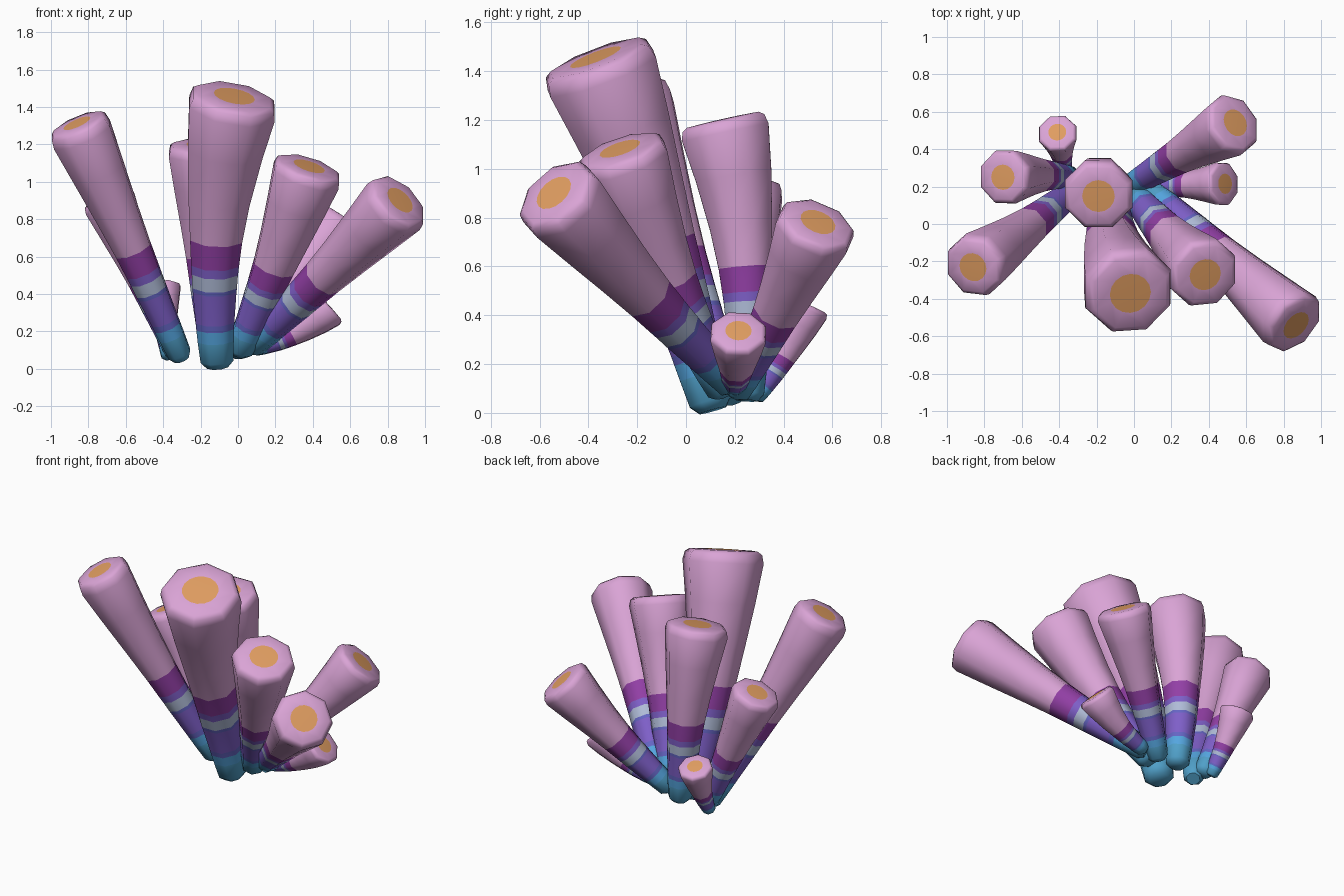
import bpy, bmesh, math
from mathutils import Vector

if "Cube" in bpy.data.objects:
    bpy.data.objects.remove(bpy.data.objects["Cube"])

COLOURS = {
    "sea blue": (0.08, 0.35, 0.58, 1),
    "sky blue": (0.09, 0.38, 0.74, 1),
    "indigo": (0.13, 0.13, 0.55, 1),
    "violet": (0.21, 0.115, 0.58, 1),
    "pale lilac": (0.43, 0.50, 0.68, 1),
    "magenta purple": (0.29, 0.05, 0.38, 1),
    "pink": (0.70, 0.37, 0.67, 1),
    "orange": (0.75, 0.34, 0.12, 1),
}
MATS = []
for name, col in COLOURS.items():
    m = bpy.data.materials.new(name)
    m.diffuse_color = col
    m.use_nodes = True
    m.node_tree.nodes["Principled BSDF"].inputs["Base Color"].default_value = m.diffuse_color
    MATS.append(m)
BLUE, SKY, INDIGO, VIOLET, PALE, MAGENTA, PINK, ORANGE = range(8)

# ring position along the tube, radius factor, colour of the band above it
RINGS = [
    (0.00, 0.25, BLUE), (0.025, 0.39, BLUE), (0.10, 0.43, SKY),
    (0.145, 0.45, INDIGO), (0.17, 0.46, VIOLET), (0.285, 0.52, INDIGO),
    (0.30, 0.53, PALE), (0.35, 0.55, VIOLET), (0.383, 0.57, MAGENTA),
    (0.475, 0.62, PINK), (0.62, 0.73, PINK), (0.80, 0.89, PINK),
    (0.955, 1.03, PINK), (0.988, 0.98, PINK), (1.00, 0.86, PINK),
]


def ring(bm, centre, axis, r, n, phase=0.5):
    """Ring of vertices around an axis, turned the same way for all rings."""
    u = Vector((1, 0, 0)) - axis * axis.x
    u.normalize()
    v = axis.cross(u)
    angles = [math.tau * (i + phase) / n for i in range(n)]
    return [bm.verts.new(centre + (u * math.cos(a) + v * math.sin(a)) * r) for a in angles]


def face(bm, verts, mat):
    bm.faces.new(verts).material_index = mat


def tube(name, base, top, radius, bend=(0, 0, 0)):
    base, top, bend = Vector(base), Vector(top), Vector(bend)
    # eight-sided flaring body with colour bands
    bm = bmesh.new()
    loops = []
    for t, k, _ in RINGS:
        p = base.lerp(top, t) + bend * (4 * t * (1 - t))
        axis = (top - base + bend * (4 - 8 * t)).normalized()
        loops.append(ring(bm, p, axis, radius * k, 8))
    for a, b, (_, _, mat) in zip(loops, loops[1:], RINGS):
        for i in range(8):
            face(bm, (a[i], a[(i + 1) % 8], b[(i + 1) % 8], b[i]), mat)
    face(bm, loops[0], BLUE)
    # pink end with a round orange mouth set into it
    rim = loops[-1]
    mouth = ring(bm, top + axis * 0.003, axis, radius * 0.46, 16, 0)
    for i in range(8):
        j = 2 * i + 1
        face(bm, (rim[i], rim[(i + 1) % 8], mouth[(j + 2) % 16], mouth[j + 1 if j < 15 else 0], mouth[j]), PINK)
    face(bm, mouth, ORANGE)

    bmesh.ops.recalc_face_normals(bm, faces=bm.faces)
    me = bpy.data.meshes.new(name)
    bm.to_mesh(me)
    bm.free()
    for m in MATS:
        me.materials.append(m)
    ob = bpy.data.objects.new(name, me)
    bpy.context.collection.objects.link(ob)
    bpy.ops.object.select_all(action='DESELECT')
    ob.select_set(True)
    bpy.context.view_layer.objects.active = ob
    bpy.ops.object.shade_smooth_by_angle(angle=math.radians(55))


# the cluster, all fanning out from near the ground
tube("left_front_tube", (-0.30, 0.20, 0.05), (-0.86, -0.23, 1.31), 0.17, (0.005, -0.01, -0.01))
tube("tall_front_tube", (-0.11, 0.11, 0.01), (-0.02, -0.37, 1.455), 0.243, (-0.05, 0.02, 0))
tube("tall_back_tube", (-0.13, 0.25, 0.05), (-0.19, 0.15, 1.20), 0.19, (-0.01, 0.04, 0))
tube("right_front_tube", (0.00, 0.16, 0.08), (0.38, -0.27, 1.08), 0.19, (0.01, -0.02, -0.01))
tube("far_right_tube", (0.06, 0.20, 0.11), (0.865, -0.54, 0.90), 0.182, (0.01, -0.01, 0))
tube("right_back_tube", (-0.03, 0.20, 0.08), (0.54, 0.54, 0.78), 0.165, (0.01, 0.01, 0))
tube("small_right_tube", (0.08, 0.20, 0.11), (0.485, 0.215, 0.335), 0.118, (0.01, 0, -0.028))
tube("left_back_tube", (-0.33, 0.25, 0.07), (-0.70, 0.25, 0.92), 0.148, (0, 0.01, 0))
tube("small_back_tube", (-0.37, 0.28, 0.06), (-0.41, 0.49, 0.44), 0.105, (0, 0.01, -0.01))
